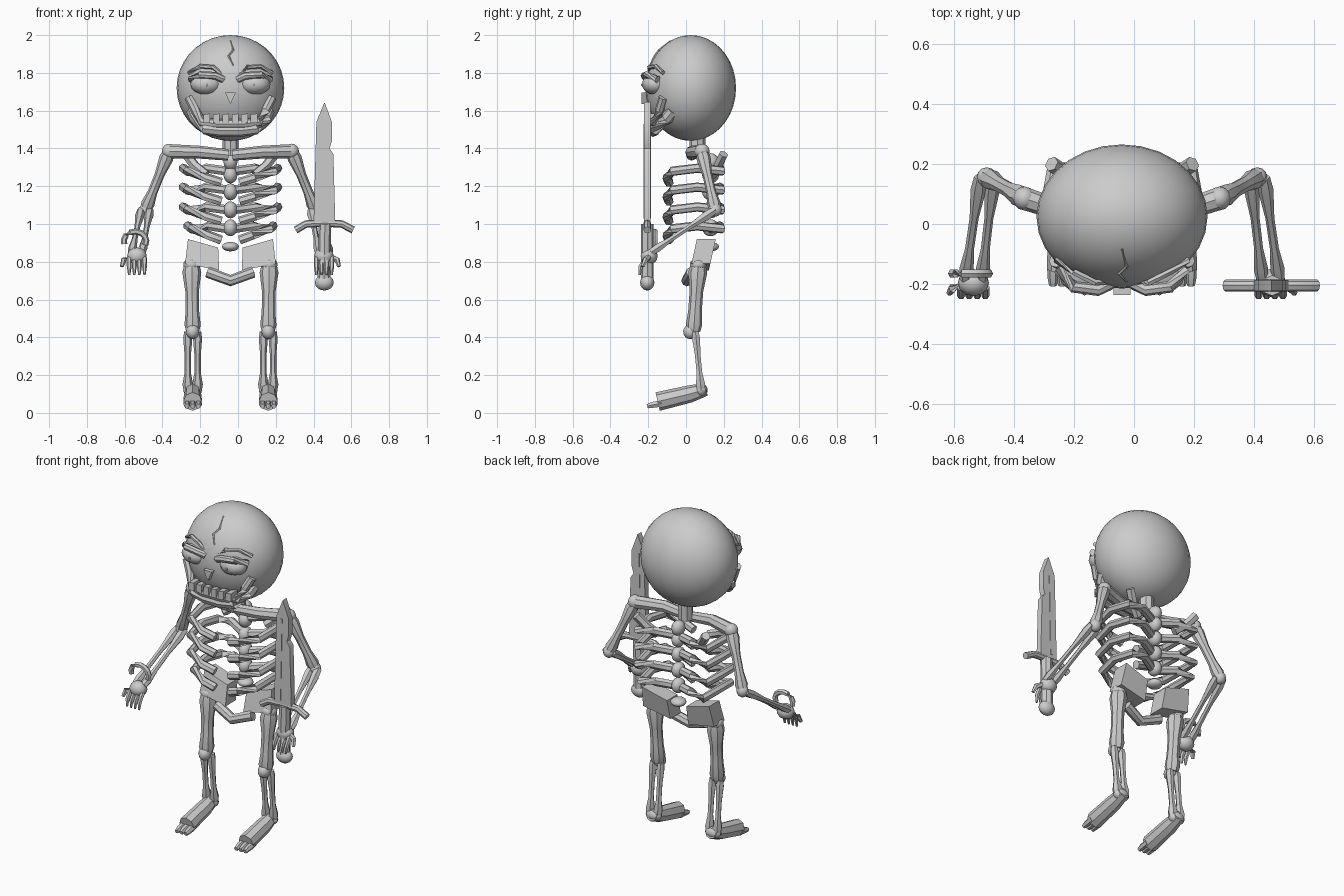
import bpy, bmesh, math
from mathutils import Vector

CX = -0.04  # body centre line
bone_mat = bpy.data.materials.new("grey_bone")
bone_mat.diffuse_color = (0.6, 0.6, 0.6, 1)


def finish(name, bm):
    bmesh.ops.recalc_face_normals(bm, faces=bm.faces)
    me = bpy.data.meshes.new(name)
    bm.to_mesh(me)
    bm.free()
    me.materials.append(bone_mat)
    ob = bpy.data.objects.new(name, me)
    bpy.context.collection.objects.link(ob)
    return ob


def ball(name, c, r, seg=12, rings=8):
    bm = bmesh.new()
    bmesh.ops.create_uvsphere(bm, u_segments=seg, v_segments=rings, radius=1)
    for v in bm.verts:
        v.co = Vector(c) + Vector((v.co.x * r[0], v.co.y * r[1], v.co.z * r[2]))
    return finish(name, bm)


def tube(name, pts, radii, sides=8, flat=1.0):
    """Round sweep along points; flat scales the section in its second direction."""
    pts = [Vector(p) for p in pts]
    if not isinstance(radii, (list, tuple)):
        radii = [radii] * len(pts)
    bm = bmesh.new()
    rings = []
    for i, p in enumerate(pts):
        t = (pts[min(i + 1, len(pts) - 1)] - pts[max(i - 1, 0)]).normalized()
        ref = Vector((1, 0, 0)) if abs(t.x) < 0.75 else Vector((0, 0, 1))
        u = (ref - t * ref.dot(t)).normalized()
        w = t.cross(u)
        rings.append([bm.verts.new(p + radii[i] * (u * math.cos(a) + w * flat * math.sin(a)))
                      for a in (2 * math.pi * k / sides for k in range(sides))])
    for a, b in zip(rings, rings[1:]):
        for k in range(sides):
            j = (k + 1) % sides
            bm.faces.new((a[k], a[j], b[j], b[k]))
    bm.faces.new(rings[0])
    bm.faces.new(rings[-1])
    return finish(name, bm)


def bone(name, p, q, r0, mid, r1, sides=8):
    """Long bone, flared at both ends."""
    p, q = Vector(p), Vector(q)
    return tube(name, [p.lerp(q, t) for t in (0, 0.12, 0.4, 0.7, 0.9, 1)],
                [r0 * 0.8, r0, mid, mid, r1, r1 * 0.8], sides)


def plate(name, outline, y0, y1):
    """Outline in x, z extruded in y."""
    bm = bmesh.new()
    f = bm.faces.new([bm.verts.new((x, y0, z)) for x, z in outline])
    ext = bmesh.ops.extrude_face_region(bm, geom=[f])
    for v in ext["geom"]:
        if isinstance(v, bmesh.types.BMVert):
            v.co.y = y1
    return finish(name, bm)


def skull_y(x, z):
    """Front surface of the skull."""
    return 0.025 - 0.24 * math.sqrt(max(0, 1 - ((x - CX) / 0.285) ** 2 - ((z - 1.72) / 0.28) ** 2))


# Skull, crack, nose, neck
ball("skull", (CX, 0.025, 1.72), (0.285, 0.24, 0.28), 28, 18)
crack = [(-0.04, 1.97), (-0.025, 1.92), (-0.05, 1.89), (-0.025, 1.84)]
tube("forehead_crack", [(x, skull_y(x, z), z) for x, z in crack], [0.003, 0.006, 0.006, 0.003], 4)
plate("nose", [(CX - 0.028, 1.695), (CX + 0.028, 1.695), (CX, 1.635)], -0.236, -0.2)
tube("neck", [(CX, 0.06, 1.36), (CX, 0.06, 1.48)], 0.042)

# Mouth: jaw, upper lip, teeth
def face_arc(name, half, r, flat=1.0):
    pts = [(-o, y, z) for o, y, z in half[::-1]] + [p for p in half if p[0] > 0]
    return tube(name, [(CX + o, y, z) for o, y, z in pts], r, 8, flat)


face_arc("jaw", [(0.05, -0.175, 1.495), (0.13, -0.165, 1.505), (0.185, -0.10, 1.56), (0.20, -0.07, 1.60)], 0.034)
face_arc("lip", [(0.07, -0.185, 1.53), (0.15, -0.17, 1.54), (0.185, -0.14, 1.60), (0.22, -0.12, 1.67)], 0.025)
for i in range(6):
    x = CX - 0.125 + i * 0.05
    plate("tooth", [(x - 0.018, 1.535), (x + 0.018, 1.535), (x + 0.018, 1.585), (x - 0.018, 1.58)], -0.215, -0.15)

# Backbone
for z in (1.33, 1.26, 1.17, 1.075, 0.98, 0.88):
    low = z < 0.9
    ball("vertebra", (CX, 0.13, z), (0.045, 0.045, 0.025) if low else (0.037, 0.045, 0.045))

for s in (-1, 1):
    def m(o, y, z):
        return Vector((CX + s * o, y, z))

    # Eye, lid, brow
    ball("eye", m(0.127, -0.165, 1.74), (0.085, 0.068, 0.056))
    ball("pupil", m(0.125, -0.232, 1.737), (0.008, 0.006, 0.008), 6, 4)
    tube("eyelid", [m(0.04, -0.20, 1.765), m(0.08, -0.22, 1.785), m(0.16, -0.21, 1.79), m(0.21, -0.15, 1.765)], 0.02)
    tube("brow", [m(0.05, -0.19, 1.795), m(0.09, -0.195, 1.83), m(0.16, -0.16, 1.835), m(0.22, -0.12, 1.80)], 0.012, 6)

    # Ribs, from the spine round to the open front
    for i, z in enumerate((1.29, 1.19, 1.085, 0.985)):
        w = 1.0 if i < 3 else 0.9
        tube("rib", [m(0.02, 0.13, z - 0.01), m(0.13 * w, 0.18, z + 0.005), m(0.23 * w, 0.19, z - 0.01),
                     m(0.25 * w, 0.06, z + 0.005), m(0.23 * w, -0.07, z - 0.01), m(0.13 * w, -0.10, z - 0.045),
                     m(0.05, -0.09, z - 0.07)], 0.025, 7)
    tube("shoulder_blade", [m(0.13, 0.14, 1.26), m(0.19, 0.17, 1.31), m(0.235, 0.20, 1.37)], 0.026, 6)

    # Collarbone and arm
    shoulder, elbow, wrist = m(0.325, 0.085, 1.385), m(0.45, 0.155, 1.075), m(0.495, -0.185, 0.85)
    tube("collarbone", [m(0.01, 0.03, 1.365), m(0.16, 0.03, 1.38), shoulder], [0.03, 0.034, 0.038])
    ball("shoulder_joint", shoulder, (0.038, 0.04, 0.04))
    bone("upper_arm", shoulder, elbow, 0.038, 0.026, 0.036)
    ball("elbow_joint", elbow, (0.034, 0.034, 0.036))
    for d in (-0.028, 0.028):
        bone("forearm", elbow + Vector((d * 0.8, 0, 0)), wrist + Vector((d, 0, 0)), 0.026, 0.015, 0.024, 6)

    # Hand with fingers
    ball("palm", m(0.495, -0.195, 0.83), (0.052, 0.045, 0.045))
    for k in range(4):
        o = 0.455 + k * 0.027
        tube("finger", [m(o, -0.21, 0.82), m(o, -0.24, 0.775), m(o, -0.245, 0.73)], [0.014, 0.013, 0.006], 6)
    tube("thumb", [m(0.52, -0.19, 0.83), m(0.565, -0.215, 0.81), m(0.575, -0.23, 0.775)], [0.016, 0.016, 0.01], 6)

    # Pelvis half
    hip = plate("pelvis", [(CX + s * o, z) for o, z in ((0.225, 0.92), (0.065, 0.875), (0.06, 0.755), (0.24, 0.79))],
                0.04, 0.14)
    for v in hip.data.vertices:
        v.co.y += (v.co.z - 0.84) * 0.22

    # Leg
    top, knee, ankle = m(0.205, 0.065, 0.785), m(0.20, 0.04, 0.43), m(0.20, 0.08, 0.12)
    ball("hip_joint", top, (0.045, 0.045, 0.035))
    bone("thigh", top, knee, 0.05, 0.036, 0.043)
    ball("kneecap", knee + Vector((0, -0.015, 0)), (0.035, 0.04, 0.04))
    for d in (-0.026, 0.026):
        bone("shin", knee + Vector((d, 0.01, 0)), ankle + Vector((d, 0, 0)), 0.024, 0.017, 0.028, 6)
    ball("ankle_joint", ankle, (0.05, 0.035, 0.035))

    # Foot and toes
    tube("foot", [m(0.20, 0.105, 0.125), m(0.20, 0.02, 0.10), m(0.20, -0.15, 0.06)], [0.035, 0.046, 0.05])
    for k in (-1, 0, 1):
        o = 0.20 + k * 0.03
        tube("toe", [m(o, -0.13, 0.05), m(o, -0.18, 0.042), m(o, -0.205, 0.035)], [0.02, 0.018, 0.013], 6)

# Joined front of the pelvis
tube("pubic_bone", [(CX - 0.12, 0.03, 0.745), (CX, 0.005, 0.70), (CX + 0.12, 0.03, 0.745)], 0.03)

# Open bracelet on the free wrist
arc = [math.radians(-25 + i * 28) for i in range(9)]
tube("bracelet", [(-0.545 + 0.06 * math.cos(a), -0.165, 0.91 + 0.05 * math.sin(a)) for a in arc], 0.016, 6)

# Sword
SY = -0.205
plate("blade", [(0.40, 1.01), (0.515, 1.01), (0.505, 1.37), (0.485, 1.40), (0.497, 1.44), (0.497, 1.54),
                (0.458, 1.645), (0.415, 1.54)], SY - 0.018, SY + 0.018)
for y in (SY - 0.021, SY + 0.017):
    plate("blade_groove", [(0.433, 1.03), (0.445, 1.03), (0.455, 1.53), (0.446, 1.53)], y, y + 0.004)
tube("guard", [(0.305, SY, 0.968), (0.36, SY, 1.0), (0.46, SY, 1.005), (0.55, SY, 1.0), (0.61, SY, 0.968)], 0.02)
tube("grip", [(0.455, SY, 0.69), (0.46, SY, 1.0)], 0.034)
ball("pommel", (0.457, SY, 0.69), (0.05, 0.038, 0.042))

# Smooth shading with sharp edges kept
bpy.ops.object.select_all(action='SELECT')
bpy.context.view_layer.objects.active = bpy.context.selected_objects[0]
bpy.ops.object.shade_smooth_by_angle(angle=math.radians(40))
